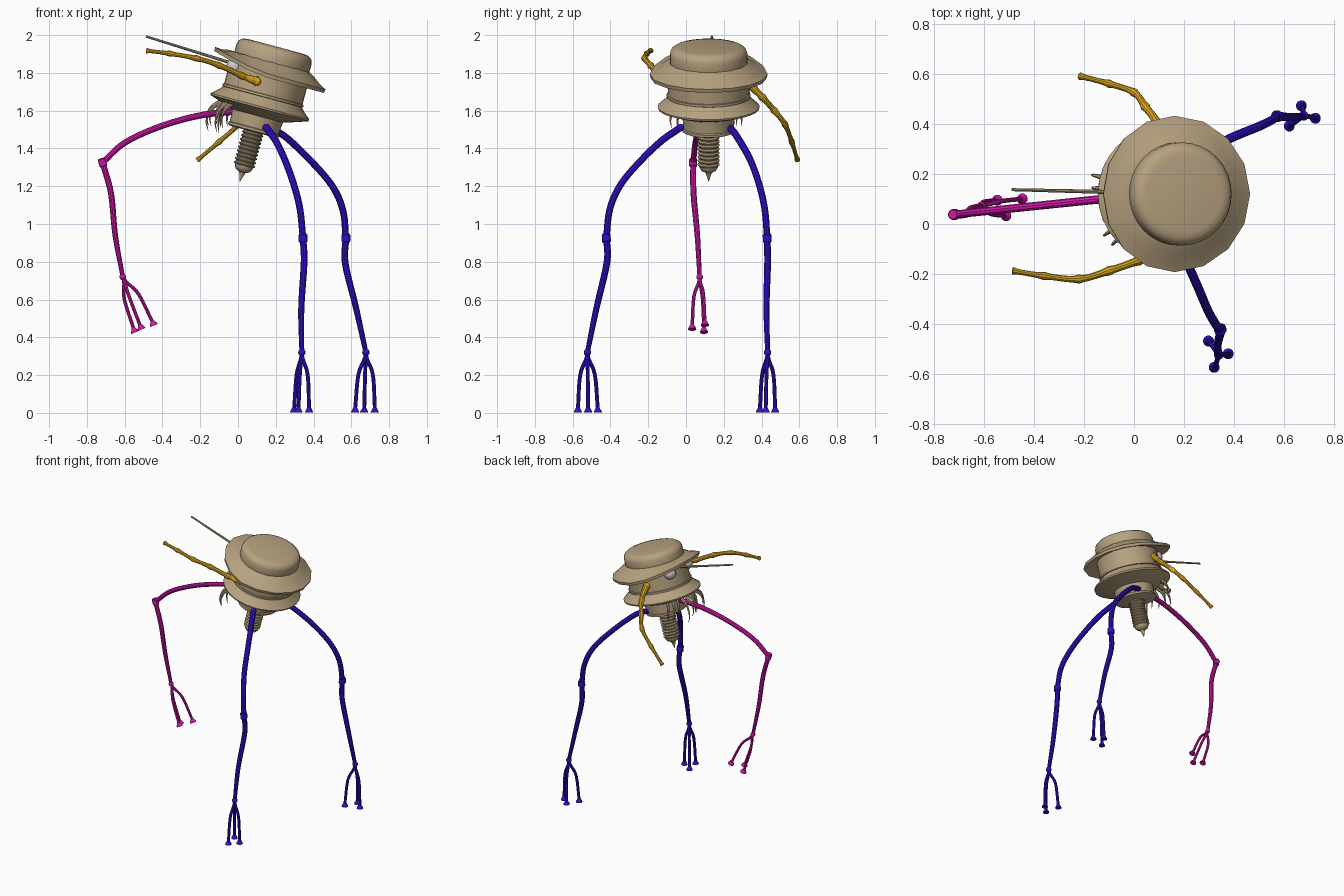
import bpy, bmesh, math, random
from mathutils import Vector, Matrix

if "Cube" in bpy.data.objects:
    bpy.data.objects.remove(bpy.data.objects["Cube"])

random.seed(4)

def material(name, rgb):
    m = bpy.data.materials.new(name)
    m.diffuse_color = (*rgb, 1)
    m.use_nodes = True
    m.node_tree.nodes["Principled BSDF"].inputs["Base Color"].default_value = m.diffuse_color
    return m

TAN = material("tan", (.47, .36, .215))
YELLOW = material("yellow", (.72, .4, .012))
BLUE = material("blue", (.035, .004, .6))
MAGENTA = material("magenta", (.65, .008, .4))

# Leaning body axis: local z runs from the spike tip up to the cap
BODY = Matrix.Translation((.01, .12, 1.225)) @ Matrix.Rotation(math.radians(15), 4, 'Y')

def finish(bm, name, mat=None, angle=35):
    bmesh.ops.recalc_face_normals(bm, faces=bm.faces)
    me = bpy.data.meshes.new(name)
    bm.to_mesh(me)
    bm.free()
    ob = bpy.data.objects.new(name, me)
    bpy.context.collection.objects.link(ob)
    if mat:
        me.materials.append(mat)
    if angle:
        bpy.ops.object.select_all(action='DESELECT')
        ob.select_set(True)
        bpy.context.view_layer.objects.active = ob
        bpy.ops.object.shade_smooth_by_angle(angle=math.radians(angle))
    return ob

def skin(bm, rings, closed=False):
    n = len(rings[0])
    pairs = list(zip(rings, rings[1:])) + ([(rings[-1], rings[0])] if closed else [])
    for a, b in pairs:
        for i in range(n):
            j = (i + 1) % n
            bm.faces.new((a[i], a[j], b[j], b[i]))
    if not closed:
        bm.faces.new(rings[0])
        bm.faces.new(rings[-1])

def lathe(name, profile, sides=32, closed=False, lift=None, angle=35):
    bm = bmesh.new()
    rings = []
    for r, s in profile:
        ring = []
        for i in range(sides):
            a = 2 * math.pi * i / sides
            up = lift(r, a) if lift else 0
            ring.append(bm.verts.new(BODY @ Vector((r * math.cos(a), r * math.sin(a), s + up))))
        rings.append(ring)
    skin(bm, rings, closed)
    return finish(bm, name, TAN, angle)

def spline(pts, steps):
    """Smooth path through the points."""
    p = [Vector(q) for q in pts]
    p = [2 * p[0] - p[1]] + p + [2 * p[-1] - p[-2]]
    out = []
    for i in range(1, len(p) - 2):
        a, b, c, d = p[i - 1:i + 3]
        for k in range(steps):
            t = k / steps
            out.append(.5 * (2 * b + (c - a) * t + (2 * a - 5 * b + 4 * c - d) * t * t
                             + (3 * b - a - 3 * c + d) * t ** 3))
    return out + [p[-2]]

def tube(bm, pts, radius, steps=5, sides=10):
    """radius is a function of the path fraction 0..1."""
    path = spline(pts, steps)
    n = len(path) - 1
    side = None
    rings = []
    for i, c in enumerate(path):
        t = (path[min(i + 1, n)] - path[max(i - 1, 0)]).normalized()
        side = t.orthogonal() if side is None else side - t * side.dot(t)
        side.normalize()
        other = t.cross(side)
        r = radius(i / n)
        rings.append([bm.verts.new(c + r * (math.cos(2 * math.pi * k / sides) * side
                                            + math.sin(2 * math.pi * k / sides) * other))
                      for k in range(sides)])
    skin(bm, rings)

def ball(bm, c, r):
    bmesh.ops.create_uvsphere(bm, u_segments=20, v_segments=12, radius=r,
                              matrix=Matrix.Translation(c))

# Head: cap, brim (raised over the eyes), neck and lower flange
lathe("cap", [(.2, .62), (.206, .65), (.206, .7), (.198, .722), (.18, .735), (.155, .74)])
lathe("brim", [(.2, .657), (.235, .638), (.275, .607), (.312, .588), (.308, .568), (.21, .6)],
      sides=16, closed=True, angle=25,
      lift=lambda r, a: .065 * max(0, -math.cos(a)) ** 1.5 * max(0, r - .2) / .11)
lathe("neck", [(.215, .44), (.215, .61)])
lathe("neck_ring", [(.21, .482), (.222, .478), (.222, .466), (.21, .462)], closed=True)
lathe("flange", [(.214, .465), (.232, .445), (.27, .412), (.268, .402), (.22, .385), (.14, .36)])
lathe("lower_body", [(.125, .272), (.14, .278), (.14, .29), (.134, .295), (.14, .37)])

# Ridged drill and its spike
drill = [(.055, .29)]
for i in range(9):
    s = .27 - i * .021
    drill += [(.05, s), (.058, s - .006), (.058, s - .01), (.05, s - .016)]
drill += [(.048, .075), (.038, .06), (.018, .05), (.012, .035), (.001, 0)]
lathe("drill", drill, sides=20)

# Eyes
for side, sign in (("left", 1), ("right", -1)):
    bm = bmesh.new()
    ball(bm, BODY @ Vector((-.185, sign * .1, .582)), .043)
    finish(bm, side + "_eye")

# Probe rod above the eyes
bm = bmesh.new()
tube(bm, [(-.487, .137, 1.993), (.02, .125, 1.835)], lambda t: .006 + .003 * t, 1, 8)
finish(bm, "probe_rod", TAN)

# Hanging feelers under the flange
bm = bmesh.new()
for i in range(10):
    a = math.radians(180 + (i - 4.5) * 10)
    f = Vector((math.cos(a), math.sin(a), 0))
    base = BODY @ (f * .2 + Vector((0, 0, .39)))
    out, drop = random.uniform(.03, .1), random.uniform(.12, .17)
    down = Vector((0, 0, -drop))
    tube(bm, [base, base + f * out * .7 + down * .25, base + f * out + down * .65,
              base + f * out * .9 + down], lambda t: .012 * (1 - t) + .001, 4, 6)
finish(bm, "feelers", TAN)

# Segmented arms, swelling at each joint
def arm_radius(t):
    u = t * 5 % 1
    return (.0175 - .0075 * t) + .005 * abs(2 * u - 1) ** 4 + (.004 if t < .12 else 0)

arms = {
    "right_arm": [(.1, -.11, 1.755), (.02, -.145, 1.785), (-.1, -.187, 1.84),
                  (-.22, -.22, 1.877), (-.36, -.207, 1.902), (-.485, -.187, 1.918)],
    "left_arm": [(.1, .325, 1.75), (.09, .405, 1.67), (.045, .468, 1.6),
                 (0, .525, 1.525), (-.1, .56, 1.435), (-.215, .59, 1.338)],
}
for name, pts in arms.items():
    bm = bmesh.new()
    tube(bm, pts, arm_radius, 6, 10)
    ball(bm, pts[0], .022)
    finish(bm, name, YELLOW)

# Three legs: thigh, knee sleeve, shin, three toes with pads
def leg(name, mat, thigh, shin, toes, r):
    bm = bmesh.new()
    knee, ankle = Vector(thigh[-1]), Vector(shin[-1])
    tube(bm, thigh, lambda t: r * (1.05 - .1 * t))
    ball(bm, Vector(thigh[0]), r * 1.1)
    tube(bm, [knee] + shin, lambda t: r * (.95 - .25 * t + .12 * math.sin(math.pi * t)))
    d = (Vector(shin[0]) - knee).normalized()
    tube(bm, [knee - d * .024, knee - d * .012, knee + d * .012, knee + d * .024],
         lambda t: r * (1.32 if .2 < t < .8 else 1.1), 3, 12)
    ball(bm, ankle, r * 1.05)
    axis = (sum((Vector(t) for t in toes), Vector()) / 3 - ankle).normalized()
    for toe in map(Vector, toes):
        off = toe - ankle
        along = axis * off.dot(axis)
        bend = ankle + along * .38 + (off - along) * .75
        tube(bm, [ankle, ankle + along * .12 + (off - along) * .15, bend,
                  toe - axis * .02], lambda t: r * .55, 4, 8)
        tube(bm, [toe - axis * .025, toe - axis * .008, toe],
             lambda t: .011 + .011 * min(1, t * 1.6), 2, 12)
    finish(bm, name, mat)

leg("front_leg", BLUE,
    [(.15, -.03, 1.51), (.2, -.13, 1.44), (.25, -.24, 1.335), (.295, -.345, 1.21),
     (.328, -.403, 1.08), (.344, -.422, .925)],
    [(.35, -.418, .8), (.335, -.475, .55), (.338, -.522, .32)],
    [(.32, -.572, .002), (.376, -.518, .002), (.297, -.467, .002)], .0185)
leg("back_leg", BLUE,
    [(.14, .225, 1.515), (.24, .265, 1.47), (.38, .34, 1.34), (.5, .39, 1.2),
     (.556, .418, 1.07), (.571, .43, .925)],
    [(.568, .432, .79), (.624, .426, .56), (.677, .432, .32)],
    [(.668, .472, .002), (.62, .391, .002), (.724, .422, .002)], .0185)
leg("raised_leg", MAGENTA,
    [(-.02, .11, 1.595), (-.2, .092, 1.575), (-.41, .07, 1.517), (-.6, .05, 1.43), (-.717, .038, 1.325)],
    [(-.672, .04, 1.16), (-.65, .06, .94), (-.61, .072, .72)],
    [(-.545, .095, .426), (-.51, .033, .442), (-.445, .1, .463)], .0165)
